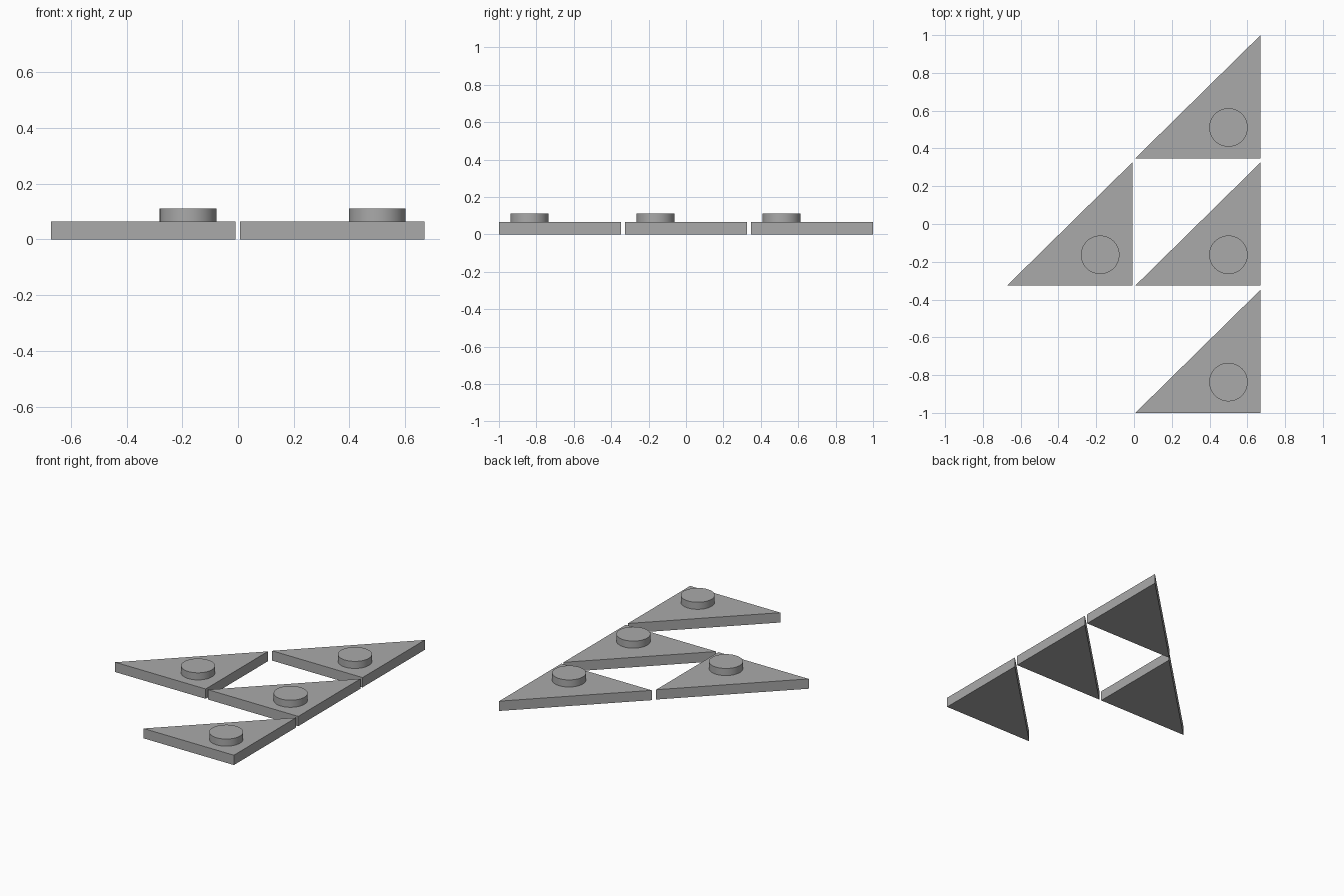
import bpy, bmesh, math

if "Cube" in bpy.data.objects:
    bpy.data.objects.remove(bpy.data.objects["Cube"])

GREY = bpy.data.materials.new("plain grey")
GREY.diffuse_color = (0.40, 0.40, 0.40, 1)
GREY.use_nodes = True
GREY.node_tree.nodes["Principled BSDF"].inputs["Base Color"].default_value = GREY.diffuse_color

WIDTH, DEPTH = 0.663, 0.652      # legs of the right triangle
PITCH_X, PITCH_Y = 0.679, 0.674  # spacing between tiles
THICK, STUD_TOP, STUD_R = 0.065, 0.112, 0.102


def triangle_tile(x, y):
    """Flat right-angled slab whose square corner is at (x, y)."""
    bm = bmesh.new()
    base = [bm.verts.new(p) for p in
            ((x - WIDTH, y, 0), (x, y, 0), (x, y + DEPTH, 0))]
    face = bm.faces.new(base)
    top = bmesh.ops.extrude_face_region(bm, geom=[face])["geom"]
    bmesh.ops.translate(bm, vec=(0, 0, THICK),
                        verts=[v for v in top if isinstance(v, bmesh.types.BMVert)])
    bmesh.ops.recalc_face_normals(bm, faces=bm.faces)
    mesh = bpy.data.meshes.new("triangle_tile")
    bm.to_mesh(mesh)
    bm.free()
    mesh.materials.append(GREY)
    bpy.context.collection.objects.link(bpy.data.objects.new("triangle_tile", mesh))


def stud(x, y):
    """Round peg standing on a tile."""
    height = STUD_TOP - THICK
    bpy.ops.mesh.primitive_cylinder_add(vertices=48, radius=STUD_R, depth=height,
                                        location=(x, y, THICK + height / 2))
    obj = bpy.context.object
    obj.name = "stud"
    obj.data.materials.append(GREY)
    bpy.ops.object.shade_smooth_by_angle(angle=math.radians(40))


# Column of three tiles on the right, one tile beside the middle
for col, row in ((0, -1), (0, 0), (0, 1), (-1, 0)):
    cx = 0.67 + col * PITCH_X
    cy = -DEPTH / 2 + row * PITCH_Y
    triangle_tile(cx, cy)
    stud(cx - 0.17, cy + 0.163)
